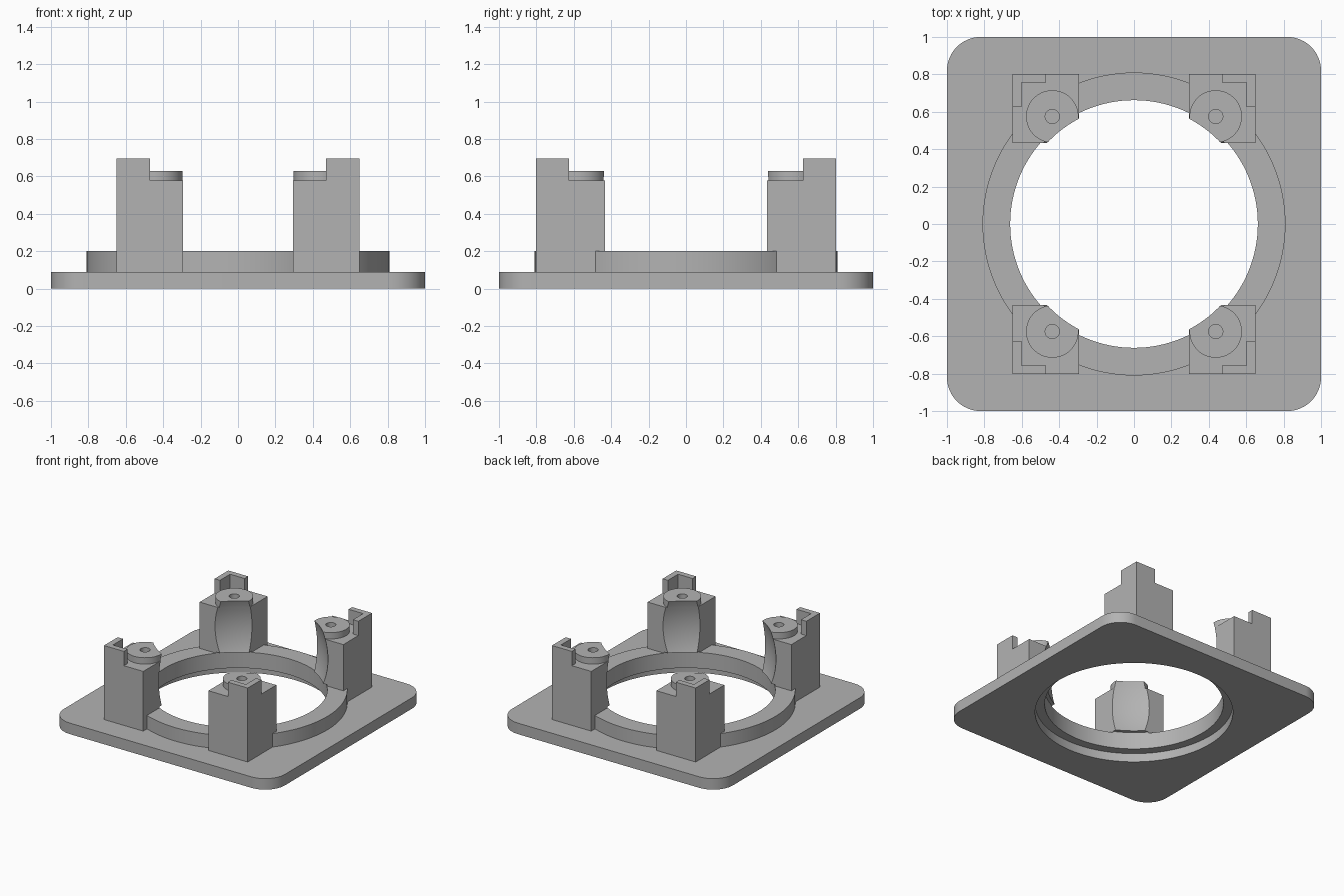
import bpy, bmesh, math
from mathutils import Matrix, Vector

cube = bpy.data.objects.get("Cube")
if cube:
    bpy.data.objects.remove(cube, do_unlink=True)

grey = bpy.data.materials.new("plain_grey")
grey.use_nodes = True
colour = (0.45, 0.45, 0.45, 1)
grey.diffuse_color = colour
grey.node_tree.nodes["Principled BSDF"].inputs["Base Color"].default_value = colour


def finish(name, bm):
    """Turn a bmesh into a shaded object."""
    bmesh.ops.recalc_face_normals(bm, faces=bm.faces)
    mesh = bpy.data.meshes.new(name)
    bm.to_mesh(mesh)
    bm.free()
    mesh.materials.clear()
    mesh.materials.append(grey)
    mesh.shade_smooth()
    mesh.set_sharp_from_angle(angle=math.radians(30))
    obj = bpy.data.objects.new(name, mesh)
    bpy.context.collection.objects.link(obj)
    return obj


def prism(name, outline, low, high):
    """Extrude a flat outline from low to high."""
    bm = bmesh.new()
    face = bm.faces.new([bm.verts.new((x, y, low)) for x, y in outline])
    top = bmesh.ops.extrude_face_region(bm, geom=[face])["geom"]
    moved = [v for v in top if isinstance(v, bmesh.types.BMVert)]
    bmesh.ops.translate(bm, verts=moved, vec=(0, 0, high - low))
    return finish(name, bm)


def circle(radius, cx=0, cy=0, steps=128):
    turn = math.tau / steps
    return [(cx + radius * math.cos(i * turn), cy + radius * math.sin(i * turn))
            for i in range(steps)]


def rectangle(x0, x1, y0, y1):
    return [(x0, y0), (x1, y0), (x1, y1), (x0, y1)]


def cut(obj, cutters):
    """Subtract the cutters and keep the result as a plain mesh."""
    for cutter in cutters:
        mod = obj.modifiers.new("cut", "BOOLEAN")
        mod.operation, mod.solver, mod.object = "DIFFERENCE", "EXACT", cutter
    graph = bpy.context.evaluated_depsgraph_get()
    bm = bmesh.new()
    bm.from_mesh(bpy.data.meshes.new_from_object(obj.evaluated_get(graph)))
    for face in bm.faces:
        face.material_index = 0
    name = obj.name
    bpy.data.objects.remove(obj, do_unlink=True)
    return finish(name, bm)


# Rounded square plate with a round opening
HALF, CORNER = 1.0, 0.18
outline = []
for quarter, (sx, sy) in enumerate([(1, 1), (-1, 1), (-1, -1), (1, -1)]):
    for step in range(13):
        a = (quarter + step / 12) * math.pi / 2
        outline.append((sx * (HALF - CORNER) + CORNER * math.cos(a),
                        sy * (HALF - CORNER) + CORNER * math.sin(a)))
plate = prism("base_plate", outline, 0, 0.09)
opening = prism("opening_cutter", circle(0.733), -0.1, 0.3)
cut(plate, [opening])

# Raised ring whose lip narrows the opening above a shallow recess
profile = [(0.662, 0.07), (0.733, 0.07), (0.733, 0.09),
           (0.81, 0.09), (0.81, 0.2), (0.662, 0.2)]
bm = bmesh.new()
verts = [bm.verts.new((r, 0, z)) for r, z in profile]
edges = [bm.edges.new((verts[i - 1], verts[i])) for i in range(len(verts))]
bmesh.ops.spin(bm, geom=verts + edges, axis=(0, 0, 1), cent=(0, 0, 0),
               angle=math.tau, steps=128, use_duplicate=False)
bmesh.ops.remove_doubles(bm, verts=bm.verts, dist=0.0001)
finish("raised_ring", bm)

# Cutters for the pillars: ball pocket, lower bore and screw hole
BOSS = (0.437, 0.575)
bm = bmesh.new()
bmesh.ops.create_uvsphere(bm, u_segments=128, v_segments=64, radius=0.67,
                          matrix=Matrix.Translation((0, 0, 0.418)))
ball = finish("ball_cutter", bm)
bore = prism("bore_cutter", circle(0.664), -0.1, 0.21)
screw = prism("screw_cutter", circle(0.038, *BOSS, steps=32), 0.3, 0.8)
cutters = [ball, bore, screw]

# One corner post: pillar, screw boss and L-shaped guard
pillar = cut(prism("pillar", rectangle(0.295, 0.65, 0.433, 0.803), 0.085, 0.578), cutters)
boss = cut(prism("screw_boss", circle(0.14, *BOSS, steps=64), 0.578, 0.63), [ball, screw])
guard = prism("corner_guard", [(0.65, 0.803), (0.47, 0.803), (0.47, 0.757),
                               (0.602, 0.757), (0.602, 0.626), (0.65, 0.626)],
              0.578, 0.695)

# Repeat the post at all four corners
for part in (pillar, boss, guard):
    for sx, side in ((1, "left"), (-1, "right")):
        for sy, end in ((-1, "front"), (1, "back")):
            bm = bmesh.new()
            bm.from_mesh(part.data)
            bmesh.ops.scale(bm, vec=Vector((sx, sy, 1)), verts=bm.verts)
            if sx * sy < 0:
                bmesh.ops.reverse_faces(bm, faces=bm.faces)
            finish(f"{end}_{side}_{part.name}", bm)

for helper in (opening, ball, bore, screw, pillar, boss, guard):
    bpy.data.objects.remove(helper, do_unlink=True)
